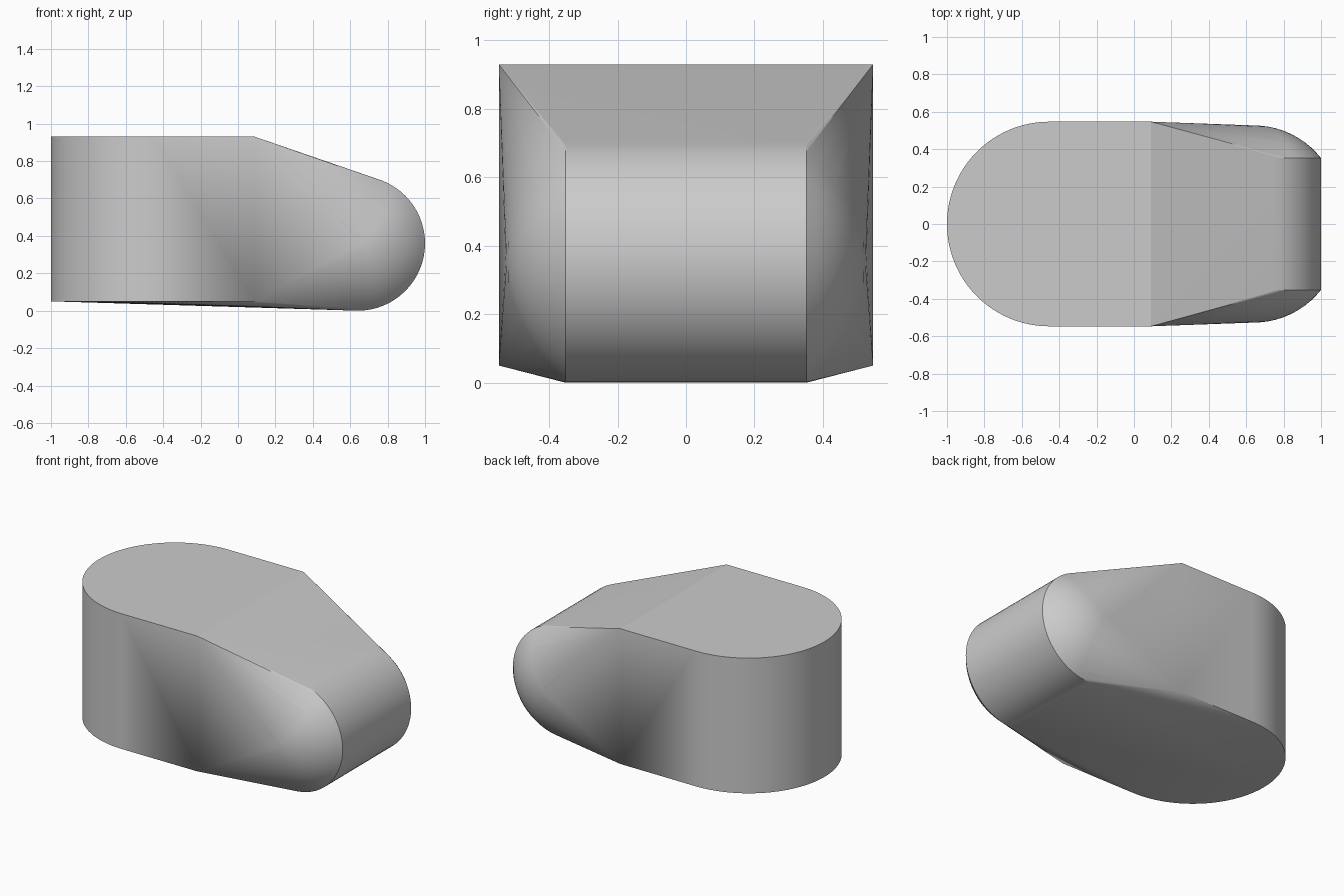
import bpy
import bmesh
from math import sin, cos, pi, radians, sqrt, asin

if "Cube" in bpy.data.objects:
    bpy.data.objects.remove(bpy.data.objects["Cube"], do_unlink=True)

grey = bpy.data.materials.new("plain grey")
grey.use_nodes = True
colour = (0.6, 0.6, 0.6, 1)
grey.diffuse_color = colour
grey.node_tree.nodes["Principled BSDF"].inputs["Base Color"].default_value = colour

points = []

# Upright block: half-round back end and two square corners
half_width = 0.547
corner_x, low, high = 0.09, 0.05, 0.93
plan = [(corner_x, half_width), (corner_x, -half_width)]
for i in range(49):
    a = pi / 2 + pi * i / 48
    plan.append((-1 + half_width + half_width * cos(a), half_width * sin(a)))
points += [(x, y, z) for x, y in plan for z in (low, high)]

# Roller nose lying across the block, with shallow domed ends
radius, half_length, bulge = 0.36, 0.352, 0.175
nose_x = 1 - radius
dome_radius = (radius ** 2 + bulge ** 2) / (2 * bulge)
dome_angle = asin(radius / dome_radius)
dome_centre = half_length + bulge - dome_radius
rings, segments = 10, 64
for side in (-1, 1):
    points.append((nose_x, side * (half_length + bulge), radius))
    for ring in range(1, rings + 1):
        tilt = dome_angle * ring / rings
        r = dome_radius * sin(tilt)
        y = side * (dome_centre + dome_radius * cos(tilt))
        for s in range(segments):
            a = 2 * pi * s / segments
            points.append((nose_x + r * cos(a), y, radius + r * sin(a)))

# Stretch one skin tightly over the block and the nose
bm = bmesh.new()
for p in points:
    bm.verts.new(p)
hull = bmesh.ops.convex_hull(bm, input=bm.verts)
spare = set(hull["geom_interior"]) | set(hull["geom_unused"])
bmesh.ops.delete(bm, geom=[v for v in spare if isinstance(v, bmesh.types.BMVert)], context="VERTS")
bmesh.ops.dissolve_limit(bm, angle_limit=radians(0.1), verts=bm.verts, edges=bm.edges)
bmesh.ops.recalc_face_normals(bm, faces=bm.faces)

mesh = bpy.data.meshes.new("tapered_body")
bm.to_mesh(mesh)
bm.free()
mesh.materials.append(grey)
body = bpy.data.objects.new("tapered_body", mesh)
bpy.context.collection.objects.link(body)

# Smooth curves, crisp ridges
bpy.ops.object.select_all(action="DESELECT")
body.select_set(True)
bpy.context.view_layer.objects.active = body
bpy.ops.object.shade_smooth_by_angle(angle=radians(15))
